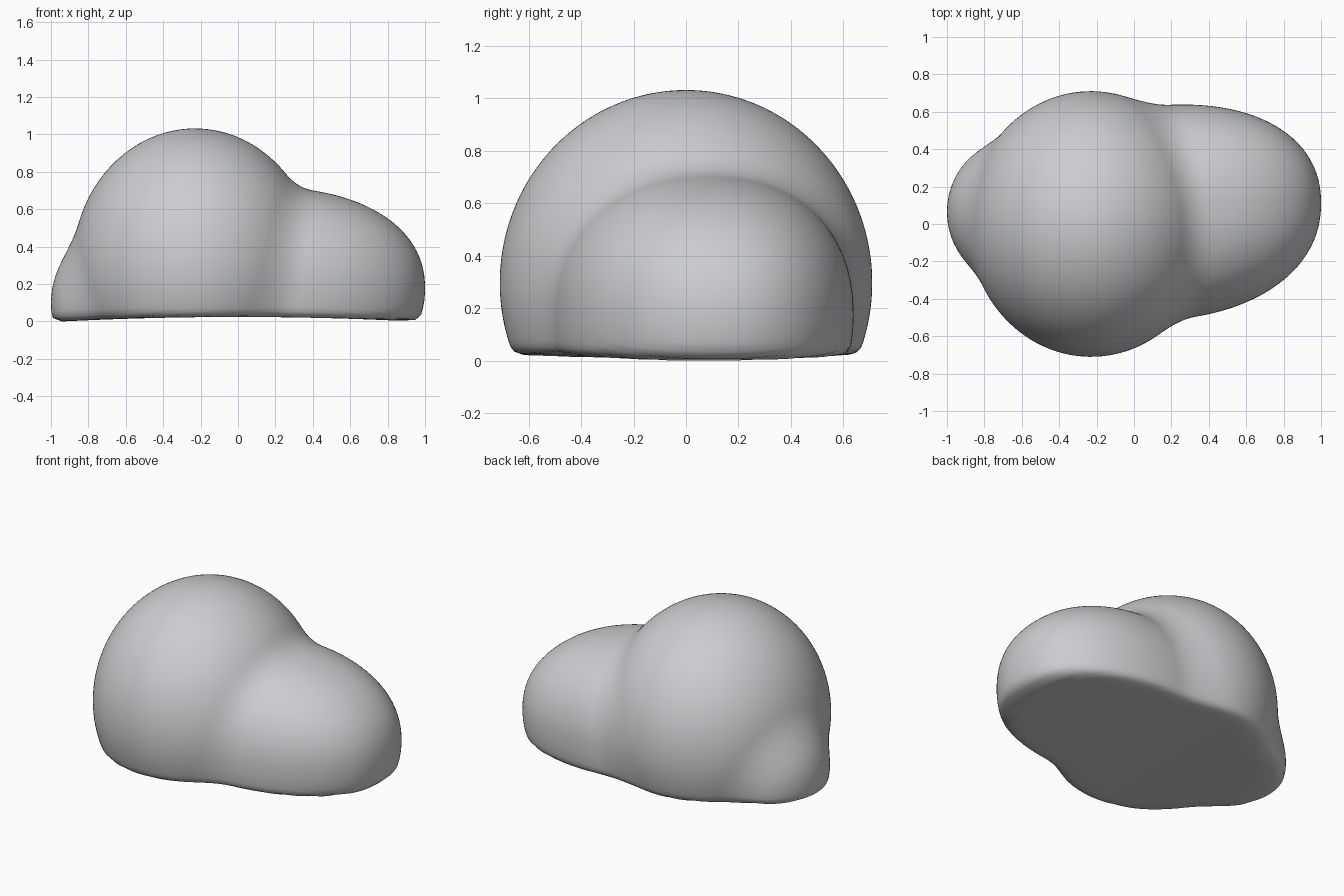
import bpy
import bmesh
from mathutils import Vector

cube = bpy.data.objects.get("Cube")
if cube:
    bpy.data.objects.remove(cube, do_unlink=True)

# Lobes of the mound: centre, radii, roundness power, sideways skew
LOBES = [
    (Vector((-0.23, 0, 0.30)), Vector((0.655, 0.71, 0.735)), 2, 0),          # main dome
    (Vector((0.15, 0.06, 0.18)), Vector((0.85, 0.575, 0.54)), 2.2, 0.06),    # low shoulder
    (Vector((-0.64, 0.065, 0.10)), Vector((0.36, 0.385, 0.41)), 2, 0),       # small side bulge
]
CORE = Vector((0, 0.03, 0.25))


def soft_min(a, b, k):
    h = max(k - abs(a - b), 0) / k
    return min(a, b) - h * h * k / 4


def field(p):
    """Negative inside the blended mound, positive outside."""
    d = None
    for centre, radii, power, skew in LOBES:
        q = p - centre
        q.y -= skew * q.x
        size = sum(abs(a / r) ** power for a, r in zip(q, radii)) ** (1 / power)
        e = (size - 1) * min(radii)
        d = e if d is None else soft_min(d, e, 0.08)
    # slightly arched underside with a rounded rim
    floor = 0.027 * max(1 - p.x * p.x, 0) - p.z
    return -soft_min(-d, -floor, 0.04)


def surface_point(direction):
    near, far = 0.0, 1.6
    for _ in range(18):
        mid = (near + far) / 2
        if field(CORE + direction * mid) < 0:
            near = mid
        else:
            far = mid
    return CORE + direction * near


# Push a fine sphere out to the blended surface
bm = bmesh.new()
bmesh.ops.create_icosphere(bm, subdivisions=6, radius=1)
for v in bm.verts:
    v.co = surface_point(v.co.normalized())
low = min(v.co.z for v in bm.verts)
for v in bm.verts:
    v.co.z -= low
for f in bm.faces:
    f.smooth = True
mesh = bpy.data.meshes.new("mound")
bm.to_mesh(mesh)
bm.free()
mound = bpy.data.objects.new("mound", mesh)
bpy.context.collection.objects.link(mound)

# Plain grey material
grey = bpy.data.materials.new("pale grey")
grey.use_nodes = True
colour = (0.6, 0.61, 0.63, 1)
grey.diffuse_color = colour
for node in grey.node_tree.nodes:
    if node.type == "BSDF_PRINCIPLED":
        node.inputs["Base Color"].default_value = colour
mesh.materials.append(grey)
